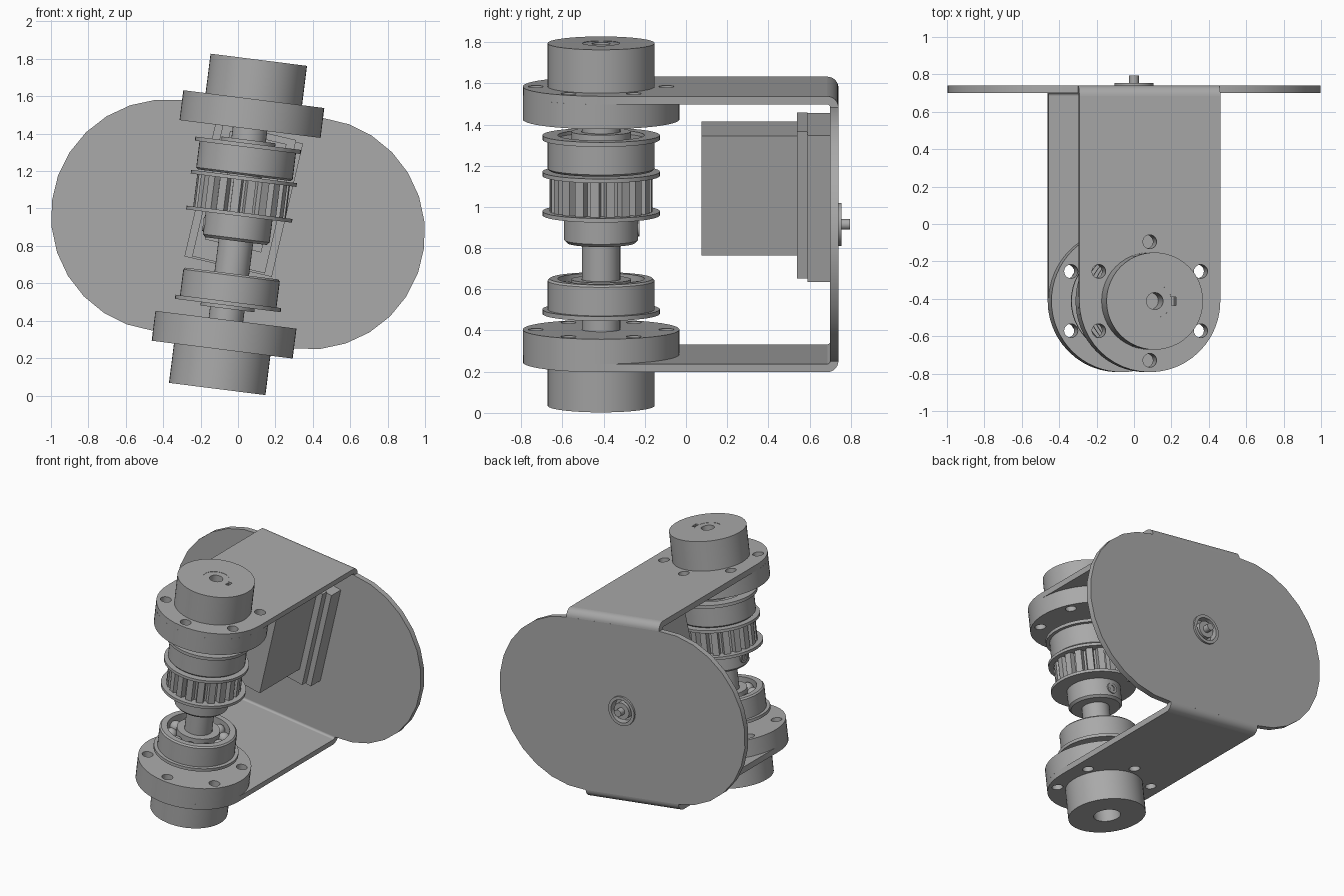
import bpy, bmesh
from math import pi, sin, cos, radians
from mathutils import Matrix, Vector

if "Cube" in bpy.data.objects:
    bpy.data.objects.remove(bpy.data.objects["Cube"])

grey = bpy.data.materials.new("machined grey")
grey.use_nodes = True
COLOUR = (0.4, 0.4, 0.4, 1)
grey.diffuse_color = COLOUR
grey.node_tree.nodes["Principled BSDF"].inputs["Base Color"].default_value = COLOUR

# The whole unit leans sideways; the shaft stands in front of the back plate
TILT = Matrix.Translation((0, 0, 0.915)) @ Matrix.Rotation(radians(7.2), 4, 'Y')
AXIS = Matrix.Translation((0, -0.412, 0))
TO_BACK = Matrix.Rotation(-pi / 2, 4, 'X')       # turns +z into +y
MOTOR = Matrix.Rotation(radians(6), 4, 'Y')
FLIP = Matrix.Rotation(pi, 4, 'X')               # lower copy of an upper part


def finish(name, bm, place=Matrix(), smooth=True):
    bmesh.ops.remove_doubles(bm, verts=bm.verts, dist=0.0001)
    bmesh.ops.recalc_face_normals(bm, faces=bm.faces)
    mesh = bpy.data.meshes.new(name)
    bm.to_mesh(mesh)
    bm.free()
    mesh.materials.append(grey)
    ob = bpy.data.objects.new(name, mesh)
    bpy.context.collection.objects.link(ob)
    ob.matrix_world = TILT @ place
    if smooth:
        shade(ob)
    return ob


def shade(ob):
    bpy.ops.object.select_all(action='DESELECT')
    ob.select_set(True)
    bpy.context.view_layer.objects.active = ob
    bpy.ops.object.shade_smooth_by_angle(angle=radians(30))


def lathe_bm(bm, profile, n=48, m=Matrix()):
    """Spin a closed (radius, height) profile about z."""
    rings = [[bm.verts.new(m @ Vector((r * cos(2 * pi * i / n), r * sin(2 * pi * i / n), z)))
              for r, z in profile] for i in range(n)]
    for i in range(n):
        a, b = rings[i], rings[(i + 1) % n]
        for k in range(len(profile)):
            j = (k + 1) % len(profile)
            if profile[k][0] or profile[j][0]:
                bm.faces.new((a[k], a[j], b[j], b[k]))


def ring(r0, r1, z0, z1):
    return [(r0, z0), (r1, z0), (r1, z1), (r0, z1)]


def lathe(name, profile, place=AXIS, n=48):
    bm = bmesh.new()
    lathe_bm(bm, profile, n)
    return finish(name, bm, place)


def prism_bm(bm, outline, lo, hi, axis):
    """Extrude a flat outline between lo and hi along the given axis."""
    def put(p, d):
        v = list(p)
        v.insert(axis, d)
        return bm.verts.new(v)
    a, b = [[put(p, d) for p in outline] for d in (lo, hi)]
    bm.faces.new(a)
    bm.faces.new(b)
    for i in range(len(a)):
        j = (i + 1) % len(a)
        bm.faces.new((a[i], a[j], b[j], b[i]))


def arc(cx, cy, r, start, stop, n):
    return [(cx + r * cos(radians(start + (stop - start) * i / n)),
             cy + r * sin(radians(start + (stop - start) * i / n))) for i in range(n + 1)]


def box(name, x, y, z, place=Matrix()):
    bm = bmesh.new()
    prism_bm(bm, [(x[0], z[0]), (x[1], z[0]), (x[1], z[1]), (x[0], z[1])], y[0], y[1], 1)
    return finish(name, bm, place, False)


def cut(ob, cutter):
    mod = ob.modifiers.new("holes", 'BOOLEAN')
    mod.operation, mod.solver, mod.object = 'DIFFERENCE', 'EXACT', cutter
    bpy.context.view_layer.objects.active = ob
    bpy.ops.object.select_all(action='DESELECT')
    ob.select_set(True)
    bpy.ops.object.modifier_apply(modifier=mod.name)
    shade(ob)


W, H, T = 0.38, 0.675, 0.04       # half width, half height and sheet thickness

# Folded bracket: two arms with round ends, bends, and a wide rounded back
arms = []
for side, name in ((1, "upper_arm"), (-1, "lower_arm")):
    bm = bmesh.new()
    prism_bm(bm, [(W, 0.685)] + arc(0, -0.412, W, 0, -180, 24) + [(-W, 0.685)],
             side * (H - T), side * H, 2)
    arms.append(finish(name, bm))
    bm = bmesh.new()
    bend = arc(0.685, 0.62, 0.055, 0, 90, 8) + arc(0.685, 0.62, 0.015, 90, 0, 8)
    prism_bm(bm, [(y, side * z) for y, z in bend], -W, W, 0)
    finish(name.replace("arm", "bend"), bm)
bm = bmesh.new()
prism_bm(bm, arc(W + 0.002, 0, 0.621, -90, 90, 14) + arc(-W - 0.002, 0, 0.621, 90, 270, 14),
         0.70, 0.74, 1)
back_plate = finish("back_plate", bm, smooth=False)

# Cutters: bolt circle, motor opening, key slot
bm = bmesh.new()
for k in range(6):
    a = radians(90 + 60 * k)
    lathe_bm(bm, [(0, -1), (0.037, -1), (0.037, 1), (0, 1)], 20,
             Matrix.Translation((0.317 * cos(a), 0.317 * sin(a), 0)))
bolt_cutter = finish("bolt_cutter", bm, AXIS)
opening_cutter = lathe("opening_cutter", [(0, 0.65), (0.085, 0.65), (0.085, 0.85), (0, 0.85)], TO_BACK)
slot_cutter = box("slot_cutter", (0.07, 0.115), (-0.435, -0.39), (0.8, 1))
cut(back_plate, opening_cutter)

# Flanges and end caps, mirrored top and bottom
for place, arm, side in ((AXIS, arms[0], "upper"), (AXIS @ FLIP, arms[1], "lower")):
    flange = lathe(side + "_flange", ring(0.09, W, 0.514, H - T), place, 64)
    cut(flange, bolt_cutter)
    cut(arm, bolt_cutter)
    cap = lathe(side + "_cap", ring(0.09, 0.26, H, 0.887), place)
    if side == "upper":
        cut(cap, slot_cutter)

    # Flanged ball bearing
    lathe(side + "_bearing_outer", [(0.21, 0.265), (0.25, 0.265), (0.26, 0.275), (0.26, 0.415),
          (0.285, 0.415), (0.285, 0.437), (0.21, 0.437)], place)
    lathe(side + "_bearing_inner", ring(0.095, 0.145, 0.268, 0.455), place)
    lathe(side + "_bearing_shield", ring(0.14, 0.215, 0.33, 0.42), place)
    bm = bmesh.new()
    for k in range(10):
        a = 2 * pi * k / 10
        bmesh.ops.create_uvsphere(bm, u_segments=14, v_segments=8, radius=0.042, matrix=
                                  Matrix.Translation((0.178 * cos(a), 0.178 * sin(a), 0.325)))
    finish(side + "_bearing_balls", bm, place)

# Shaft: hollow at the top, stops short of the bottom opening
lathe("shaft", [(0, -0.66), (0.093, -0.66), (0.093, 0.885), (0.045, 0.885),
                (0.045, 0.68), (0, 0.68)], n=32)

# Toothed pulley with two rims and a hub
for name, z in (("pulley_upper_rim", 0.238), ("pulley_lower_rim", 0.045)):
    lathe(name, ring(0.09, 0.285, z, z + 0.02))
TEETH = 20
teeth = []
for k in range(TEETH):
    for f, r in ((0.0, 0.215), (0.2, 0.215), (0.32, 0.25), (0.88, 0.25)):
        a = 2 * pi * (k + f) / TEETH
        teeth.append((r * cos(a), r * sin(a)))
bm = bmesh.new()
prism_bm(bm, teeth, 0.055, 0.245, 2)
finish("pulley_teeth", bm, AXIS, False)
lathe("pulley_hub", [(0.09, -0.09), (0.165, -0.09), (0.18, -0.075), (0.18, 0.05), (0.09, 0.05)])
for name, turn in (("left_set_screw", 0), ("back_set_screw", -90)):
    place = (AXIS @ Matrix.Translation((0, 0, -0.02)) @ Matrix.Rotation(radians(turn), 4, 'Z')
             @ Matrix.Rotation(-pi / 2, 4, 'Y'))
    lathe(name, [(0, 0.15), (0.038, 0.15), (0.038, 0.186), (0.02, 0.186), (0.02, 0.17), (0, 0.17)],
          place, 20)

# Motor: stepped box behind the shaft, with its boss through the back plate
box("motor_body", (-0.155, 0.155), (0.075, 0.54), (-0.118, 0.477), MOTOR)
box("motor_front_plate", (-0.2, 0.2), (0.54, 0.59), (-0.222, 0.51), MOTOR)
box("motor_mount_plate", (-0.24, 0.24), (0.59, 0.70), (-0.232, 0.5), MOTOR)
lathe("boss_ring", ring(0.083, 0.105, 0.70, 0.754), TO_BACK)
lathe("boss_hub", ring(0.02, 0.06, 0.70, 0.75), TO_BACK)
lathe("motor_shaft", [(0, 0.69), (0.026, 0.69), (0.026, 0.795), (0, 0.795)], TO_BACK, 24)

for helper in (bolt_cutter, opening_cutter, slot_cutter):
    helper.hide_render = True
    helper.hide_set(True)
